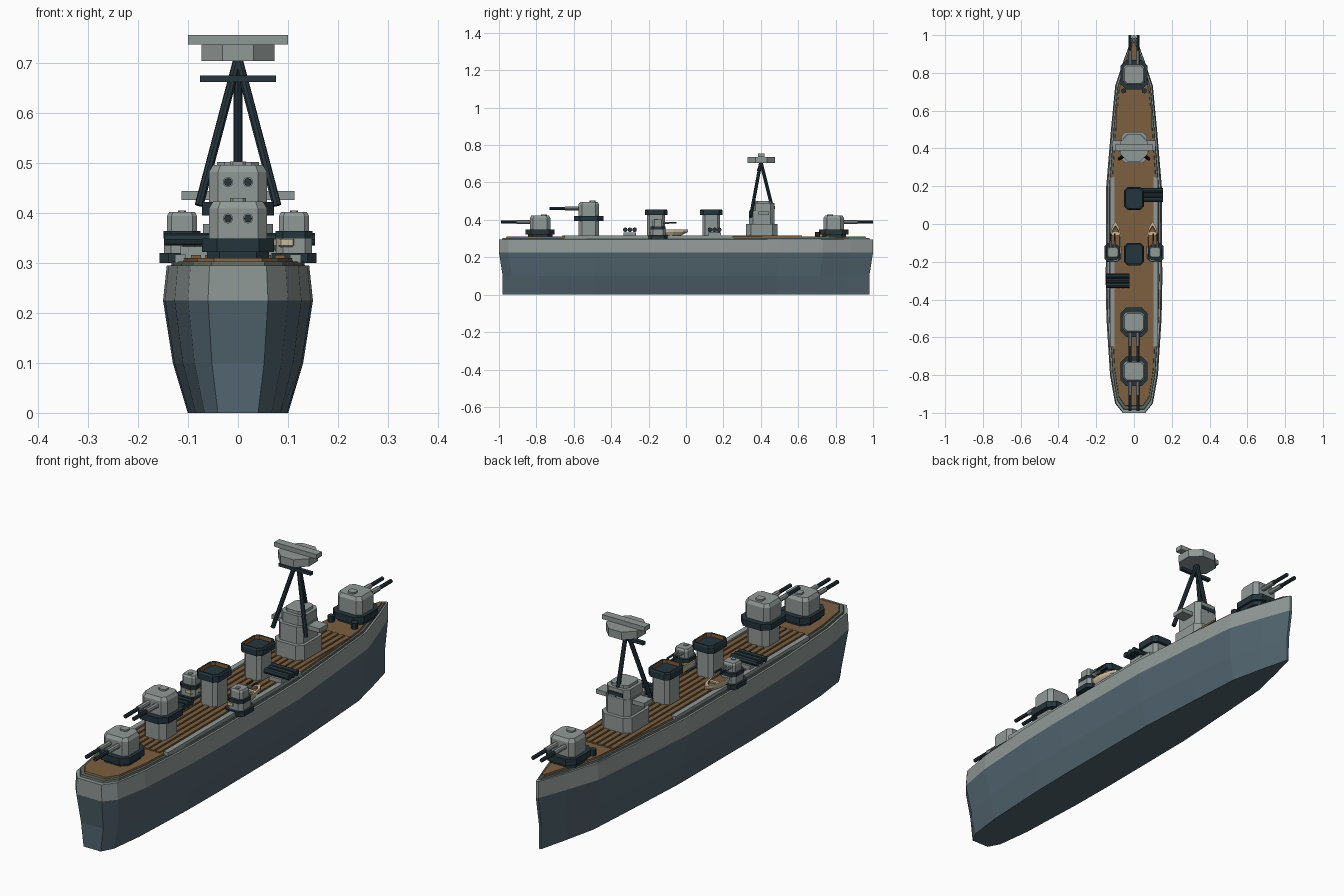
import bpy, bmesh, math
from mathutils import Vector

if "Cube" in bpy.data.objects:
    bpy.data.objects.remove(bpy.data.objects["Cube"], do_unlink=True)


def material(name, r, g, b):
    m = bpy.data.materials.new(name)
    m.use_nodes = True
    m.diffuse_color = (r, g, b, 1)
    m.node_tree.nodes["Principled BSDF"].inputs["Base Color"].default_value = (r, g, b, 1)
    return m


GREY = material("light grey paint", .28, .32, .31)
HULL = material("blue grey hull", .085, .13, .16)
DARK = material("dark steel", .018, .036, .045)
WOOD = material("deck wood", .20, .115, .05)
TRIM = material("green grey trim", .11, .14, .12)
CREAM = material("cream boat paint", .58, .49, .31)
RUST = material("brown interior", .22, .10, .04)


def loft(name, rings, mats):
    """Stack rings of points; mats gives one material per band, then the top cap."""
    bm = bmesh.new()
    used = list(dict.fromkeys(mats))
    loops = [[bm.verts.new(p) for p in ring] for ring in rings]
    n = len(loops[0])
    bm.faces.new(loops[0][::-1]).material_index = used.index(mats[0])
    for a, b, m in zip(loops, loops[1:], mats):
        for i in range(n):
            j = (i + 1) % n
            bm.faces.new((a[i], a[j], b[j], b[i])).material_index = used.index(m)
    bm.faces.new(loops[-1]).material_index = used.index(mats[-1])
    me = bpy.data.meshes.new(name)
    bm.to_mesh(me)
    bm.free()
    for m in used:
        me.materials.append(m)
    ob = bpy.data.objects.new(name, me)
    bpy.context.collection.objects.link(ob)
    return ob


def octagon(x, y, z, hx, hy, c):
    """Rectangle with corners cut by c."""
    pts = ((hx, -hy + c), (hx, hy - c), (hx - c, hy), (c - hx, hy),
           (-hx, hy - c), (-hx, c - hy), (c - hx, -hy), (hx - c, -hy))
    return [(x + px, y + py, z) for px, py in pts]


def block(name, x, y, z0, z1, hx, hy, mat, cut=.015, taper=1):
    return loft(name, [octagon(x, y, z0, hx, hy, cut),
                       octagon(x, y, z1, hx * taper, hy * taper, cut * taper)], [mat, mat])


def box(name, x, y, z0, z1, hx, hy, mat):
    pts = ((hx, -hy), (hx, hy), (-hx, hy), (-hx, -hy))
    return loft(name, [[(x + a, y + b, z) for a, b in pts] for z in (z0, z1)], [mat, mat])


def rod(name, a, b, r, mat, sides=8):
    a, b = Vector(a), Vector(b)
    q = (b - a).to_track_quat('Z', 'Y')
    ring = [q @ Vector((r * math.cos(t), r * math.sin(t), 0))
            for t in (math.tau * i / sides for i in range(sides))]
    return loft(name, [[p + a for p in ring], [p + b for p in ring]], [mat, mat])


# Hull: half outline from stern to bow, mirrored and stacked
half = [(.06, -1), (.1, -.95), (.127, -.8), (.146, -.5), (.15, -.3), (.147, .2),
        (.122, .5), (.1, .73), (.05, .88), (.006, 1)]
outline = half + [(-x, y) for x, y in reversed(half)]


def level(z, sx, sy):
    return [(x * sx, y * sy, z) for x, y in outline]


loft("hull", [level(0, .67, .98), level(.1, .87, .98), level(.225, 1, 1), level(.295, .95, 1)],
     [HULL, HULL, GREY, GREY])
loft("deck_rim", [level(.29, .9, .985), level(.303, .88, .98)], [TRIM, TRIM])
loft("deck", [level(.295, .82, .965), level(.31, .8, .96)], [WOOD, WOOD])

# Deck planks and side walkways
for i in range(-3, 4):
    box("deck_plank", i * .028, -.02, .308, .316, .01, .64, WOOD)
for s in (-1, 1):
    box("side_walkway", s * .115, -.2, .3, .317, .011, .45, GREY)


# Gun turrets, d is the firing direction along y
def turret(name, x, y, z, d, k=1, length=.21, gap=.02):
    block(name + "_collar", x, y, z - .025 * k, z + .002, .072 * k, .078 * k, DARK, .03 * k)
    loft(name + "_house", [octagon(x, y, z, .058 * k, .055 * k, .018 * k),
                           octagon(x, y, z + .062 * k, .058 * k, .055 * k, .018 * k),
                           octagon(x, y, z + .076 * k, .05 * k, .047 * k, .015 * k)], [GREY] * 3)
    block(name + "_hatch", x, y - d * .02 * k, z + .07 * k, z + .083 * k, .016 * k, .016 * k, GREY, .006 * k)
    zb = z + .042 * k
    for s in (-1, 1):
        gx = x + s * gap
        rod(name + "_sleeve", (gx, y + d * .05 * k, zb), (gx, y + d * length * .6, zb), .0105 * k, GREY)
        rod(name + "_barrel", (gx, y + d * .05 * k, zb), (gx, y + d * length, zb), .008 * k, DARK)


for name, y, z, d in (("bow_turret", .79, .347, 1), ("stern_turret", -.78, .347, -1),
                      ("raised_turret", -.52, .42, -1)):
    turret(name, 0, y, z, d)
    if z > .4:
        block(name + "_pedestal", 0, y, .305, z, .052, .055, GREY, .02)
    else:
        block(name + "_base", 0, y, .305, z - .02, .062, .066, DARK, .025)

# Side turrets on sponsons with boats ahead
boat_half = [(.012, -.1), (.028, -.06), (.03, .03), (.018, .08), (.003, .105)]
boat_plan = boat_half + [(-x, y) for x, y in reversed(boat_half)]
for s in (-1, 1):
    x = s * .112
    block("sponson", x, -.15, .3, .32, .045, .05, DARK, .018)
    block("side_turret_pedestal", x, -.15, .32, .355, .036, .04, GREY, .014)
    turret("side_turret", x, -.15, .362, 1, .52, .1, .011)
    rings = [[(s * .098 + a * k, -.095 + b * k, z) for a, b in boat_plan]
             for k, z in ((.6, .314), (1, .335), (1, .348), (.8, .348), (.75, .34))]
    loft("boat", rings, [CREAM, CREAM, CREAM, RUST, RUST])
    box("boat_seat", s * .098, -.05, .338, .346, .021, .007, CREAM)

# Funnels with hollow caps
for y in (.135, -.16):
    block("funnel", 0, y, .305, .43, .04, .048, GREY, .014)
    loft("funnel_cap", [octagon(0, y, z, .052 - i, .06 - i, .018 - i / 2)
                        for z, i in ((.425, 0), (.45, 0), (.456, .004), (.456, .01), (.44, .01))],
         [DARK, DARK, DARK, RUST, DARK])

# Triple torpedo tubes aimed sideways
for x, y in ((.092, .153), (-.085, -.3)):
    box("tube_mount", x, y, .308, .333, .03, .034, GREY)
    for i in (-1, 0, 1):
        rod("torpedo_tube", (x - .062, y + i * .025, .347), (x + .062, y + i * .025, .347), .0125, DARK)

# Bridge
block("bridge_base", 0, .405, .305, .378, .07, .083, GREY, .025)
block("bridge_middle", 0, .405, .378, .45, .058, .068, GREY, .02)
box("bridge_wings", 0, .415, .426, .444, .113, .028, GREY)
block("bridge_top", 0, .412, .444, .49, .055, .06, GREY, .02)
block("bridge_roof", 0, .412, .49, .502, .042, .046, GREY, .015)
box("bridge_window_band", 0, .466, .458, .474, .034, .009, DARK)

# Tripod mast and lookout
head = (0, .4, .71)
rod("mast_leg_front", head, (0, .465, .45), .009, DARK)
for s in (-1, 1):
    rod("mast_leg_rear", head, (s * .078, .345, .415), .009, DARK)
box("mast_crossbar", 0, .388, .662, .675, .076, .008, DARK)
block("lookout", 0, .403, .704, .737, .073, .073, GREY, .042)
box("lookout_rangefinder", 0, .403, .737, .756, .1, .017, GREY)

# Foredeck bollards
for s in (-1, 1):
    rod("bollard", (s * .055, .705, .305), (s * .055, .705, .336), .014, DARK)
